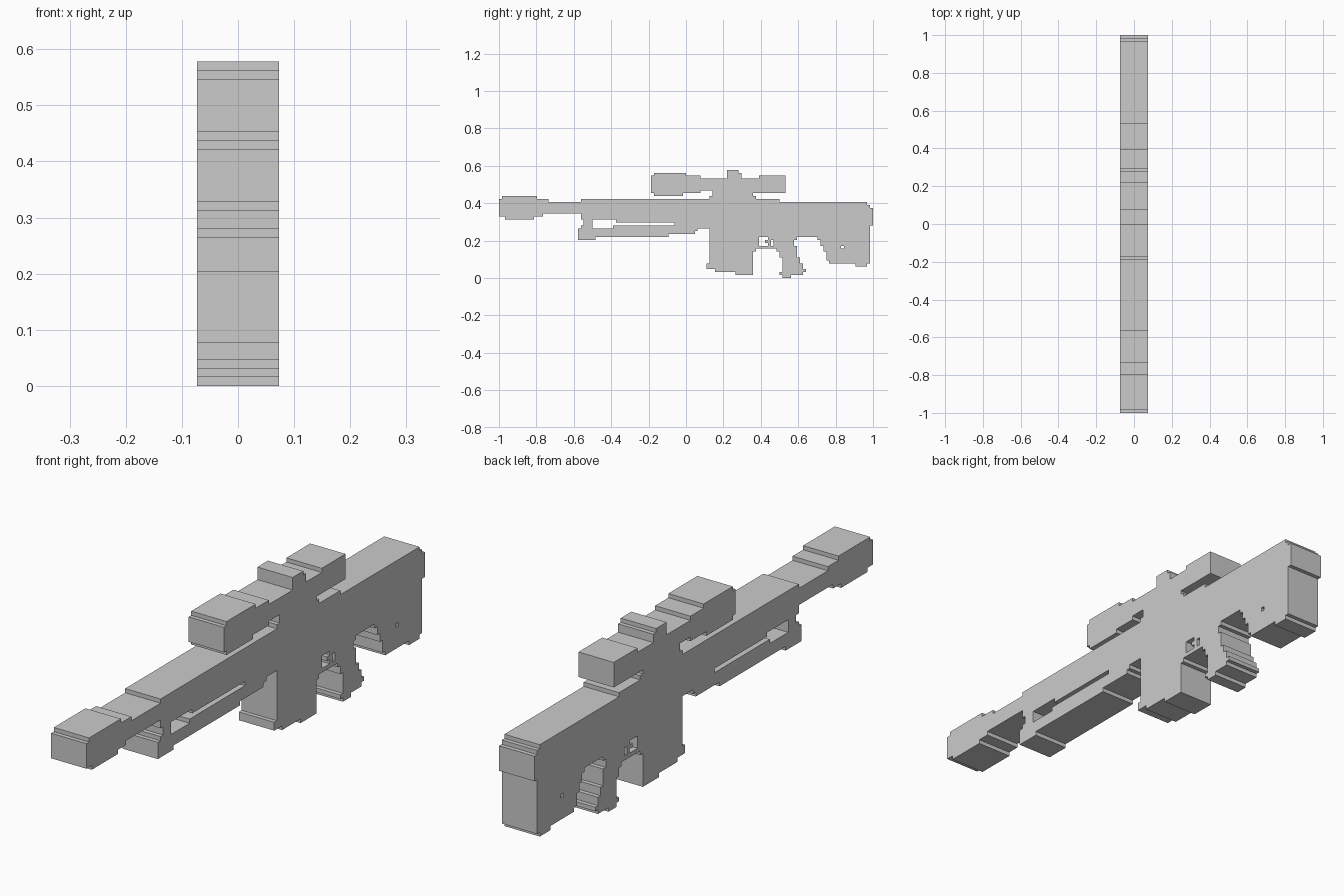
import bpy, bmesh, math

if "Cube" in bpy.data.objects:
    bpy.data.objects.remove(bpy.data.objects["Cube"])

CELL = 1 / 64          # the silhouette sits on a 128-column step grid
HALF = 0.0732          # half thickness in x
parts = {}


def part(name, blocks, holes=()):
    """Register a part as blocks (col0, row0, col1, row1) minus holes."""
    def fill(rects):
        return {(i, k) for a, b, c, d in rects
                for i in range(a, c) for k in range(b, d)}
    taken = set().union(*parts.values())
    parts[name] = fill(blocks) - fill(holes) - taken


def build(name, cells, solid):
    """Slab of the cells; walls only where no part of the model adjoins."""
    bm = bmesh.new()

    def quad(pts):
        bm.faces.new([bm.verts.new((x, y * CELL - 1, z * CELL)) for x, y, z in pts])

    for i, k in cells:
        ring = [(i, k), (i + 1, k), (i + 1, k + 1), (i, k + 1)]
        quad([(HALF, y, z) for y, z in ring])
        quad([(-HALF, y, z) for y, z in reversed(ring)])
        for n, (di, dk) in enumerate([(0, -1), (1, 0), (0, 1), (-1, 0)]):
            if (i + di, k + dk) not in solid:
                (y0, z0), (y1, z1) = ring[n], ring[(n + 1) % 4]
                quad([(-HALF, y0, z0), (-HALF, y1, z1), (HALF, y1, z1), (HALF, y0, z0)])
    bmesh.ops.remove_doubles(bm, verts=bm.verts, dist=1e-5)
    bmesh.ops.dissolve_limit(bm, angle_limit=math.radians(1), verts=bm.verts, edges=bm.edges)
    mesh = bpy.data.meshes.new(name)
    bm.to_mesh(mesh)
    bm.free()
    bpy.context.collection.objects.link(bpy.data.objects.new(name, mesh))


# Muzzle brake and barrel
part("muzzle", [(0, 21, 17, 27), (1, 22, 13, 28), (2, 20, 12, 22)], [(15, 21, 17, 22)])
part("barrel", [(15, 22, 28, 26)])

# Fore-end with its long slot and the front foot
part("fore_end",
     [(28, 20, 72, 27), (29, 18, 72, 20), (28, 17, 72, 18), (27, 14, 67, 17),
      (27, 13, 33, 14), (58, 15, 67, 17), (67, 16, 68, 17)],
     [(32, 17, 39, 20), (39, 18, 40, 20), (40, 18, 60, 19), (58, 14, 67, 15),
      (28, 18, 29, 20)])

# Receiver with trigger guard openings
part("receiver",
     [(72, 14, 96, 27), (96, 14, 102, 26), (87, 10, 96, 14), (87, 9, 88, 10)],
     [(89, 11, 91, 14), (91, 11, 92, 12), (91, 13, 92, 14), (93, 11, 94, 13)])

# Magazine
part("magazine", [(72, 5, 87, 14), (71, 3, 87, 5), (74, 2, 87, 3), (81, 1, 87, 2)])

# Stepped pistol grip
part("grip",
     [(94, 10, 101, 14), (95, 9, 102, 11), (96, 7, 102, 9), (97, 3, 103, 7),
      (101, 11, 101, 12), (97, 1, 104, 3), (103, 3, 104, 5), (96, 1, 97, 2),
      (104, 2, 105, 3), (97, 0, 100, 1), (101, 13, 102, 14)])

# Shoulder stock with stepped front and butt plate
part("stock",
     [(102, 14, 126, 26), (109, 13, 126, 14), (110, 11, 126, 13), (111, 9, 126, 11),
      (112, 6, 126, 9), (113, 5, 126, 6), (122, 4, 126, 5)],
     [(117, 10, 118, 11)])
part("butt_plate", [(126, 5, 127, 25), (127, 18, 128, 24)])

# Scope, its mount and turret
part("scope_mount", [(72, 27, 88, 28), (73, 28, 87, 30)])
part("scope",
     [(52, 29, 69, 35), (53, 35, 64, 36), (53, 28, 63, 29), (69, 30, 89, 34),
      (87, 29, 89, 30), (89, 29, 98, 35)])
part("scope_turret", [(78, 34, 82, 37), (82, 34, 83, 36)])

solid = set().union(*parts.values())
for name, cells in parts.items():
    build(name, cells, solid)
